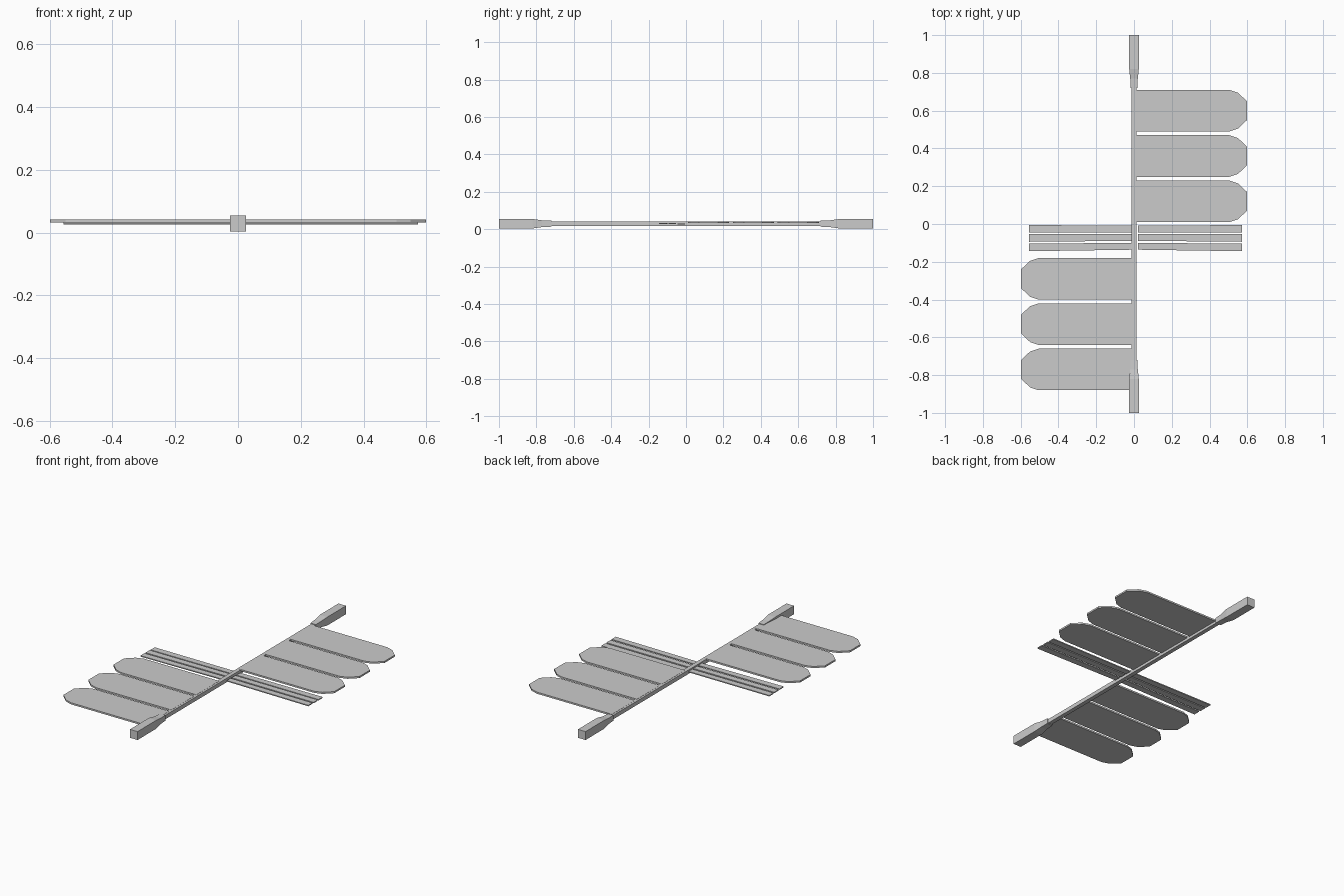
import bpy, bmesh

if "Cube" in bpy.data.objects:
    bpy.data.objects.remove(bpy.data.objects["Cube"])

ZC = 0.029  # height of the main axis


def mesh_object(name, verts, faces):
    me = bpy.data.meshes.new(name)
    me.from_pydata(verts, [], faces)
    bm = bmesh.new()
    bm.from_mesh(me)
    bmesh.ops.recalc_face_normals(bm, faces=bm.faces)
    bm.to_mesh(me)
    bm.free()
    ob = bpy.data.objects.new(name, me)
    bpy.context.collection.objects.link(ob)
    return ob


def loft(name, sections):
    """Square-section bar along y from (y, half width, half height) sections."""
    verts, faces = [], []
    for y, w, h in sections:
        verts += [(sx * w, y, ZC + sz * h) for sx, sz in ((-1, -1), (1, -1), (1, 1), (-1, 1))]
    for i in range(len(sections) - 1):
        for k in range(4):
            a, b = 4 * i + k, 4 * i + (k + 1) % 4
            faces.append((a, b, b + 4, a + 4))
    n = len(verts)
    faces += [(3, 2, 1, 0), (n - 4, n - 3, n - 2, n - 1)]
    return mesh_object(name, verts, faces)


def plate(name, outline, z0, z1):
    """Flat plate extruded from an xy outline."""
    n = len(outline)
    verts = [(x, y, z) for z in (z0, z1) for x, y in outline]
    faces = [tuple(range(n))[::-1], tuple(range(n, 2 * n))]
    faces += [(i, (i + 1) % n, n + (i + 1) % n, n + i) for i in range(n)]
    return mesh_object(name, verts, faces)


# Long central bar
loft("central_spar", [(-0.73, 0.0125, 0.012), (0.73, 0.0125, 0.012)])

# Stepped end blocks: collar, flare, square grip
for side, label in ((-1, "front"), (1, "back")):
    loft(label + "_end_block", [(side * y, w, h) for y, w, h in (
        (0.72, 0.018, 0.016), (0.77, 0.020, 0.018),
        (0.82, 0.0255, 0.0255), (1.0, 0.0255, 0.0255))])

# Wide panels with chamfered tips, three on each side
HALF = [(0.0, 0.11), (0.505, 0.11), (0.55, 0.095), (0.598, 0.05)]
TIP = HALF + [(x, -y) for x, y in reversed(HALF)]
for side, label, centres in ((1, "right", (0.12, 0.36, 0.60)),
                             (-1, "left", (-0.29, -0.53, -0.77))):
    for i, cy in enumerate(centres):
        plate(f"{label}_panel_{i + 1}", [(side * x, cy + y) for x, y in TIP], 0.032, 0.042)

# Narrow slats crossing the middle
for i, cy in enumerate((-0.026, -0.074, -0.124)):
    lean = 0.003 * i
    for label, x0, x1 in (("left", -0.555, -0.005), ("right", 0.02, 0.573)):
        inner, outer = (x1, x0) if label == "left" else (x0, x1)
        plate(f"{label}_slat_{i + 1}",
              [(inner, cy - 0.018 + lean), (outer, cy - 0.020),
               (outer, cy + 0.020), (inner, cy + 0.018 + lean)],
              0.0255 + 0.001 * i, 0.0315 + 0.001 * i)
